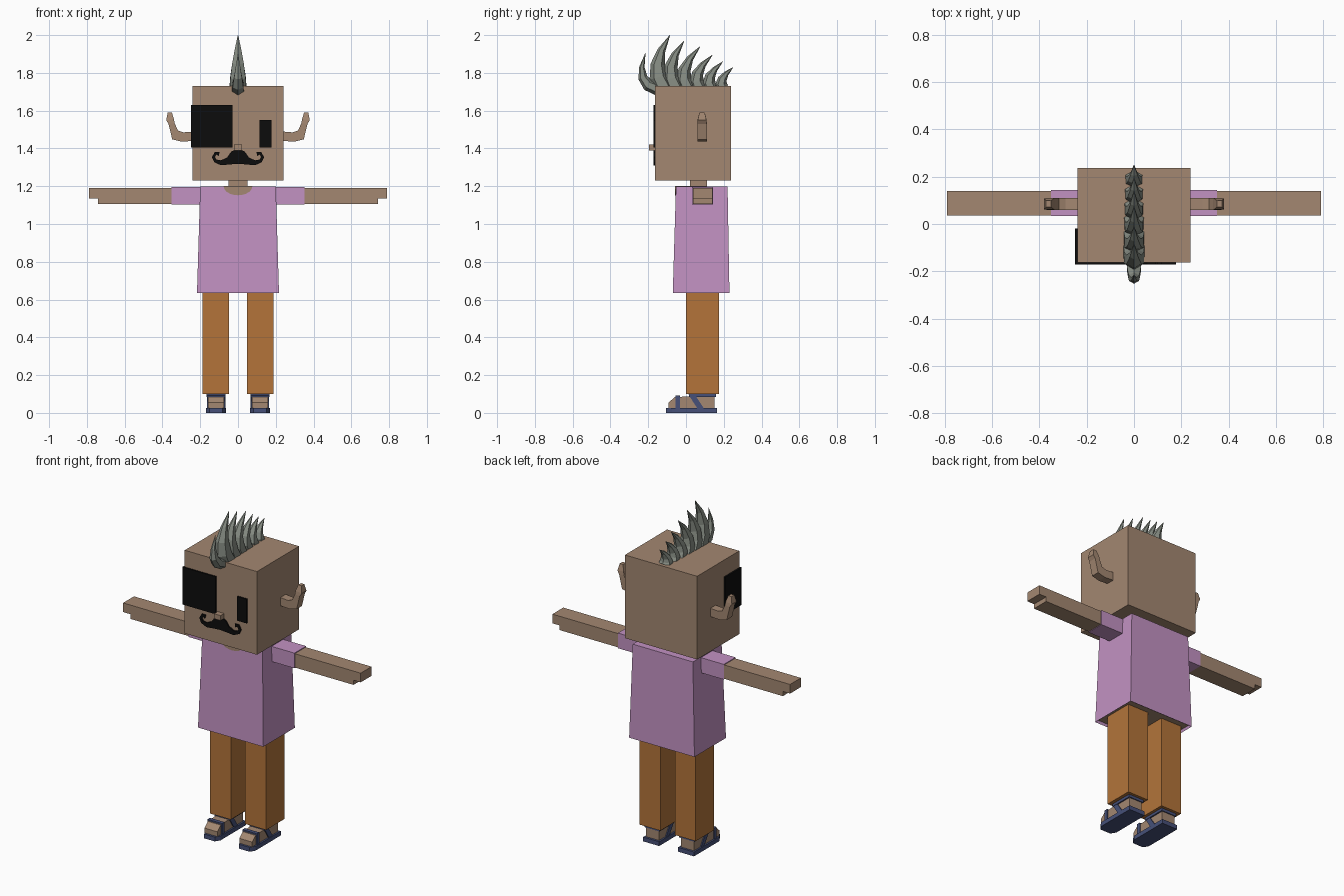
import bpy, bmesh, math
from mathutils import Vector

if "Cube" in bpy.data.objects:
    bpy.data.objects.remove(bpy.data.objects["Cube"])


def material(name, r, g, b):
    lin = [((c / 255 + 0.055) / 1.055) ** 2.4 for c in (r, g, b)] + [1]
    m = bpy.data.materials.new(name)
    m.use_nodes = True
    m.diffuse_color = lin
    m.node_tree.nodes["Principled BSDF"].inputs["Base Color"].default_value = lin
    return m


SKIN = material("tan skin", 163, 135, 113)
PINK = material("orchid pink", 194, 146, 194)
ORANGE = material("burnt orange", 179, 116, 58)
BLACK = material("black", 12, 12, 12)
GREY = material("grey hair", 134, 140, 131)
NAVY = material("navy sandal", 70, 80, 120)


def finish(name, bm, *mats):
    bmesh.ops.recalc_face_normals(bm, faces=bm.faces)
    me = bpy.data.meshes.new(name)
    bm.to_mesh(me)
    bm.free()
    for m in mats:
        me.materials.append(m)
    ob = bpy.data.objects.new(name, me)
    bpy.context.collection.objects.link(ob)
    return ob


def loft(name, rings, mat):
    """Skin closed rings of equal length and cap both ends."""
    bm = bmesh.new()
    rows = [[bm.verts.new(p) for p in ring] for ring in rings]
    n = len(rows[0])
    for a, b in zip(rows, rows[1:]):
        for i in range(n):
            j = (i + 1) % n
            bm.faces.new((a[i], a[j], b[j], b[i]))
    bm.faces.new(rows[0])
    bm.faces.new(rows[-1])
    return finish(name, bm, mat)


def prism(name, outline, axis, lo, hi, mat):
    """Extrude a 2D outline along the x, y or z axis."""
    def place(p, d):
        q = list(p)
        q.insert("xyz".index(axis), d)
        return q
    return loft(name, [[place(p, d) for p in outline] for d in (lo, hi)], mat)


def rect(x0, x1, y0, y1):
    return [(x0, y0), (x1, y0), (x1, y1), (x0, y1)]


def box(name, x, y, z, mat):
    return prism(name, rect(*x, *y), "z", *z, mat)


# Head and face
box("head", (-0.24, 0.24), (-0.163, 0.237), (1.23, 1.73), SKIN)
box("eye_patch", (-0.25, -0.03), (-0.172, -0.02), (1.405, 1.63), BLACK)
box("left_eye", (0.115, 0.178), (-0.172, -0.16), (1.405, 1.55), BLACK)
box("nose", (-0.022, 0.022), (-0.197, -0.16), (1.39, 1.42), SKIN)
box("neck", (-0.05, 0.05), (0.022, 0.11), (1.18, 1.24), SKIN)

# Curled moustache: centre line points with half width
STROKE = [(0, 1.358, 0.042), (0.02, 1.351, 0.036), (0.05, 1.334, 0.02),
          (0.09, 1.324, 0.013), (0.12, 1.334, 0.009), (0.13, 1.354, 0.008),
          (0.119, 1.374, 0.008), (0.1, 1.37, 0.01)]
for side, s in (("left", 1), ("right", -1)):
    rings = []
    for i, (x, z, w) in enumerate(STROKE):
        a, b = STROKE[max(i - 1, 0)], STROKE[min(i + 1, len(STROKE) - 1)]
        t = Vector((b[0] - a[0], b[1] - a[1])).normalized() if i else Vector((1, 0))
        u, v = -t.y * w, t.x * w
        rings.append([(s * (x + k * u), y, z + k * v)
                      for k, y in ((1, -0.171), (-1, -0.171), (-1, -0.16), (1, -0.16))])
    loft(side + "_moustache", rings, BLACK)

# Upturned ears: lower and upper edge points with half depth
EAR = [((0.23, 1.44), (0.23, 1.49), 0.025), ((0.30, 1.436), (0.29, 1.485), 0.025),
       ((0.348, 1.448), (0.318, 1.495), 0.025), ((0.368, 1.53), (0.336, 1.535), 0.025),
       ((0.38, 1.55), (0.339, 1.555), 0.023), ((0.372, 1.59), (0.35, 1.59), 0.014)]

for side, s in (("left", 1), ("right", -1)):
    loft(side + "_ear", [[(s * lo[0], 0.085 - d, lo[1]), (s * lo[0], 0.085 + d, lo[1]),
                          (s * up[0], 0.085 + d, up[1]), (s * up[0], 0.085 - d, up[1])]
                         for lo, up, d in EAR], SKIN)

    # Arm with a short sleeve and a thin fingertip step
    box(side + "_sleeve", (s * 0.19, s * 0.352), (0.033, 0.144), (1.104, 1.195), PINK)
    box(side + "_arm", (s * 0.34, s * 0.742), (0.037, 0.14), (1.107, 1.19), SKIN)
    box(side + "_fingers", (s * 0.73, s * 0.79), (0.037, 0.14), (1.135, 1.19), SKIN)

    # Trouser leg
    box(side + "_leg", (s * 0.048, s * 0.187), (0, 0.175), (0.1, 0.66), ORANGE)

    # Foot in an open sandal
    c = s * 0.116
    prism(side + "_foot", [(-0.092, 0.02), (-0.092, 0.055), (-0.06, 0.083), (0.02, 0.088),
                           (0.02, 0.11), (0.152, 0.11), (0.152, 0.02)],
          "x", c - 0.043, c + 0.043, SKIN)
    prism(side + "_sole", [(c - 0.053, 0.165), (c - 0.053, -0.075), (c - 0.035, -0.105),
                           (c + 0.035, -0.105), (c + 0.053, -0.075), (c + 0.053, 0.165)],
          "z", 0, 0.026, NAVY)
    box(side + "_toe_strap", (c - 0.048, c + 0.048), (-0.055, -0.032), (0.02, 0.092), NAVY)
    box(side + "_ankle_strap", (c - 0.051, c + 0.051), (0.015, 0.158), (0.084, 0.1), NAVY)
    prism(side + "_slanted_strap", [(0.012, 0.098), (0.045, 0.098), (0.095, 0.024), (0.06, 0.024)],
          "x", c - 0.049, c + 0.049, NAVY)

# Shirt flares towards an open hem that shows skin inside
shirt = loft("shirt", [[(x, y, z) for x, y in r] for r, z in (
    (rect(-0.217, 0.217, -0.07, 0.23), 0.635), (rect(-0.2, 0.2, -0.053, 0.22), 1.198))], PINK)
shirt.data.materials.append(SKIN)
bm = bmesh.new()
bm.from_mesh(shirt.data)
bm.faces.ensure_lookup_table()
hem = min(bm.faces, key=lambda f: f.calc_center_median().z)
bmesh.ops.inset_region(bm, faces=[hem], thickness=0.008, depth=-0.015)
hem.material_index = 1
bm.to_mesh(shirt.data)
bm.free()

# Round neckline showing skin
arc = [math.pi * i / 10 for i in range(11)]
prism("neckline", [(0.076 * math.cos(a), 1.2 - 0.048 * math.sin(a)) for a in arc],
      "y", -0.058, 0.11, SKIN)


def spike(name, base, ctrl, tip, depth, width):
    """Faceted crescent along a quadratic curve in the y-z plane."""
    b, c, t = Vector(base), Vector(ctrl), Vector(tip)
    rings = []
    for k in (0, 0.25, 0.5, 0.75, 1):
        p = b * (1 - k) ** 2 + c * 2 * k * (1 - k) + t * k * k
        d = ((c - b) * (1 - k) + (t - c) * k).normalized()
        f = max(1 - k ** 1.7, 0.02)
        rings.append([(width * f * math.sin(a),
                       p.x - d.y * depth * f * math.cos(a),
                       p.y + d.x * depth * f * math.cos(a))
                      for a in [math.tau * i / 6 for i in range(6)]])
    loft(name, rings, GREY)


# Mohawk: a row of shrinking spikes plus one over the forehead
TIPS = [(-0.085, 2.0), (-0.01, 1.97), (0.075, 1.94), (0.14, 1.895), (0.195, 1.86), (0.25, 1.83)]
for i, tip in enumerate(TIPS):
    y, h = -0.115 + 0.062 * i, tip[1] - 1.72
    spike(f"hair_spike_{i + 1}", (y, 1.715), (y - 0.3 * h, 1.715 + 0.42 * h), tip,
          0.055 - 0.004 * i, 0.052 - 0.002 * i)
spike("forehead_spike", (-0.15, 1.715), (-0.275, 1.74), (-0.215, 1.905), 0.036, 0.036)
